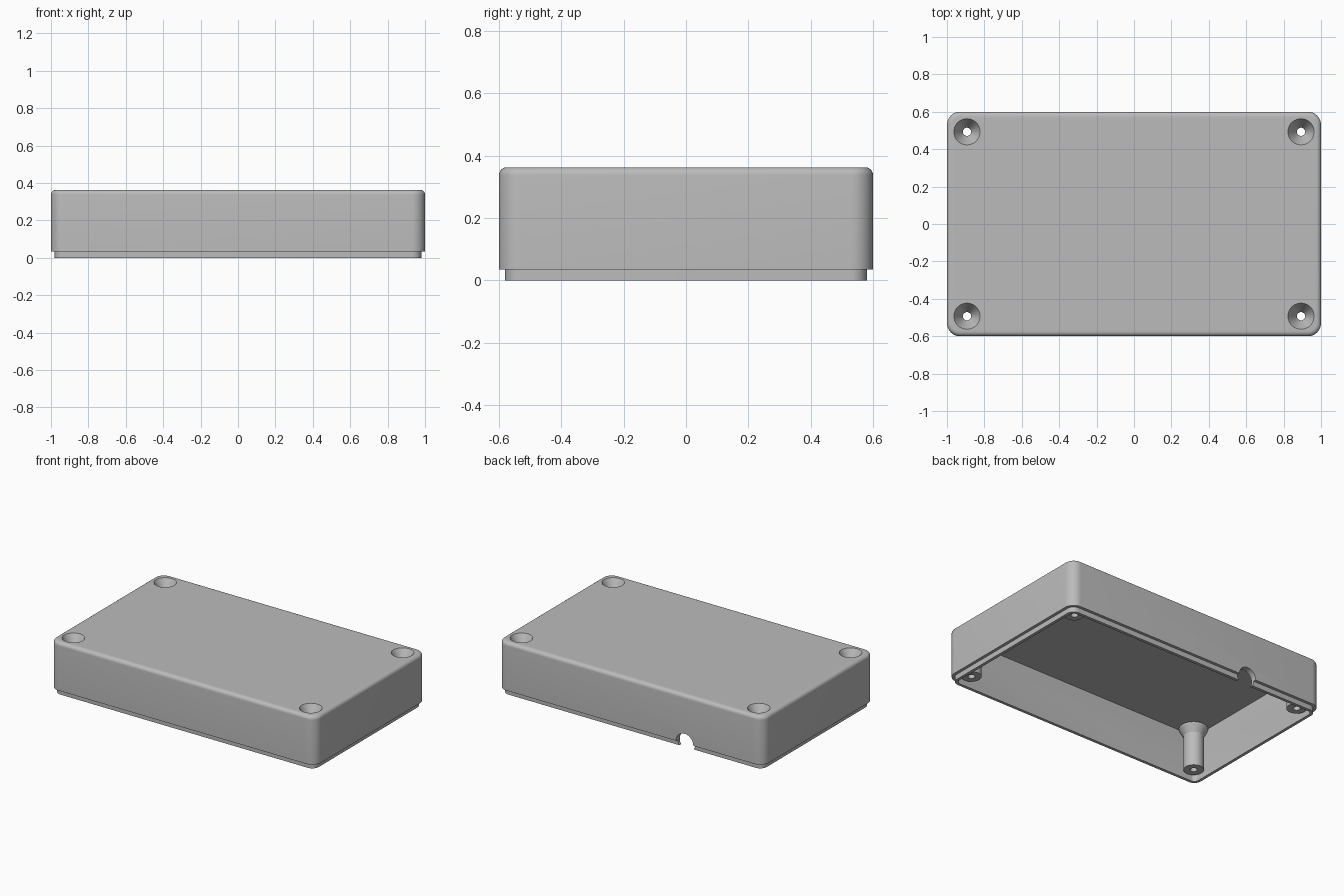
import bpy, bmesh, math

if "Cube" in bpy.data.objects:
    bpy.data.objects.remove(bpy.data.objects["Cube"], do_unlink=True)

HALF_X, HALF_Y, HEIGHT = 1.0, 0.6, 0.363
CORNER, FILLET = 0.07, 0.025
LEDGE_Z, CEILING_Z = 0.035, 0.325
LIP_INSET, WALL = 0.02, 0.04
POST_X, POST_Y = 0.893, 0.493

grey = bpy.data.materials.new("grey_plastic")
grey.use_nodes = True
colour = (0.5, 0.5, 0.5, 1)
grey.diffuse_color = colour
grey.node_tree.nodes["Principled BSDF"].inputs["Base Color"].default_value = colour


def finish(name, bm):
    bmesh.ops.recalc_face_normals(bm, faces=bm.faces)
    mesh = bpy.data.meshes.new(name)
    bm.to_mesh(mesh)
    bm.free()
    mesh.materials.append(grey)
    obj = bpy.data.objects.new(name, mesh)
    bpy.context.collection.objects.link(obj)
    return obj


def loft(bm, rings):
    """Skin a stack of point rings and cap both ends."""
    loops = [[bm.verts.new(p) for p in ring] for ring in rings]
    for a, b in zip(loops, loops[1:]):
        for i in range(len(a)):
            j = (i + 1) % len(a)
            bm.faces.new((a[i], a[j], b[j], b[i]))
    bm.faces.new(loops[0])
    bm.faces.new(loops[-1])


def rounded_ring(inset, z, steps=10):
    r = CORNER - inset
    points = []
    for k, (sx, sy) in enumerate(((1, 1), (-1, 1), (-1, -1), (1, -1))):
        for i in range(steps + 1):
            a = math.pi / 2 * (k + i / steps)
            points.append((sx * (HALF_X - CORNER) + r * math.cos(a),
                           sy * (HALF_Y - CORNER) + r * math.sin(a), z))
    return points


def circle(x, y, r, z, n=40):
    return [(x + r * math.cos(math.tau * i / n),
             y + r * math.sin(math.tau * i / n), z) for i in range(n)]


def at_corners(name, profile):
    """Turned solid with (radius, z) profile, repeated at the four corners."""
    bm = bmesh.new()
    for x in (-POST_X, POST_X):
        for y in (-POST_Y, POST_Y):
            loft(bm, [circle(x, y, r, z) for r, z in profile])
    return finish(name, bm)


def boolean(target, tool, operation):
    mod = target.modifiers.new(tool.name, "BOOLEAN")
    mod.operation, mod.solver, mod.object = operation, "EXACT", tool
    bpy.context.view_layer.objects.active = target
    bpy.ops.object.modifier_apply(modifier=mod.name)
    bpy.data.objects.remove(tool, do_unlink=True)


# Hollow shell: cavity, stepped lip, outer wall and rounded top edge
profile = [(WALL, CEILING_Z), (WALL, 0), (LIP_INSET, 0),
           (LIP_INSET, LEDGE_Z), (0, LEDGE_Z)]
for i in range(7):
    a = math.pi / 2 * i / 6
    profile.append((FILLET * (1 - math.cos(a)),
                    HEIGHT - FILLET + FILLET * math.sin(a)))
bm = bmesh.new()
loft(bm, [rounded_ring(inset, z) for inset, z in profile])
case = finish("enclosure_shell", bm)

# Screw posts with flared tops
posts = at_corners("screw_posts", [(0.063, LEDGE_Z), (0.063, 0.27),
                                   (0.09, 0.315), (0.09, 0.345)])
boolean(case, posts, "UNION")

# Countersunk screw holes
holes = at_corners("screw_holes", [(0.022, -0.1), (0.022, 0.283),
                                   (0.07, HEIGHT), (0.07, 0.45)])
boolean(case, holes, "DIFFERENCE")

# Round cable notch in the back wall
bm = bmesh.new()
loft(bm, [[(x, y, z) for x, z, _ in circle(-0.41, LEDGE_Z, 0.065, 0)]
          for y in (0.5, 0.7)])
boolean(case, finish("cable_notch", bm), "DIFFERENCE")

bpy.ops.object.select_all(action="DESELECT")
case.select_set(True)
bpy.context.view_layer.objects.active = case
bpy.ops.object.shade_smooth_by_angle(angle=math.radians(28))
